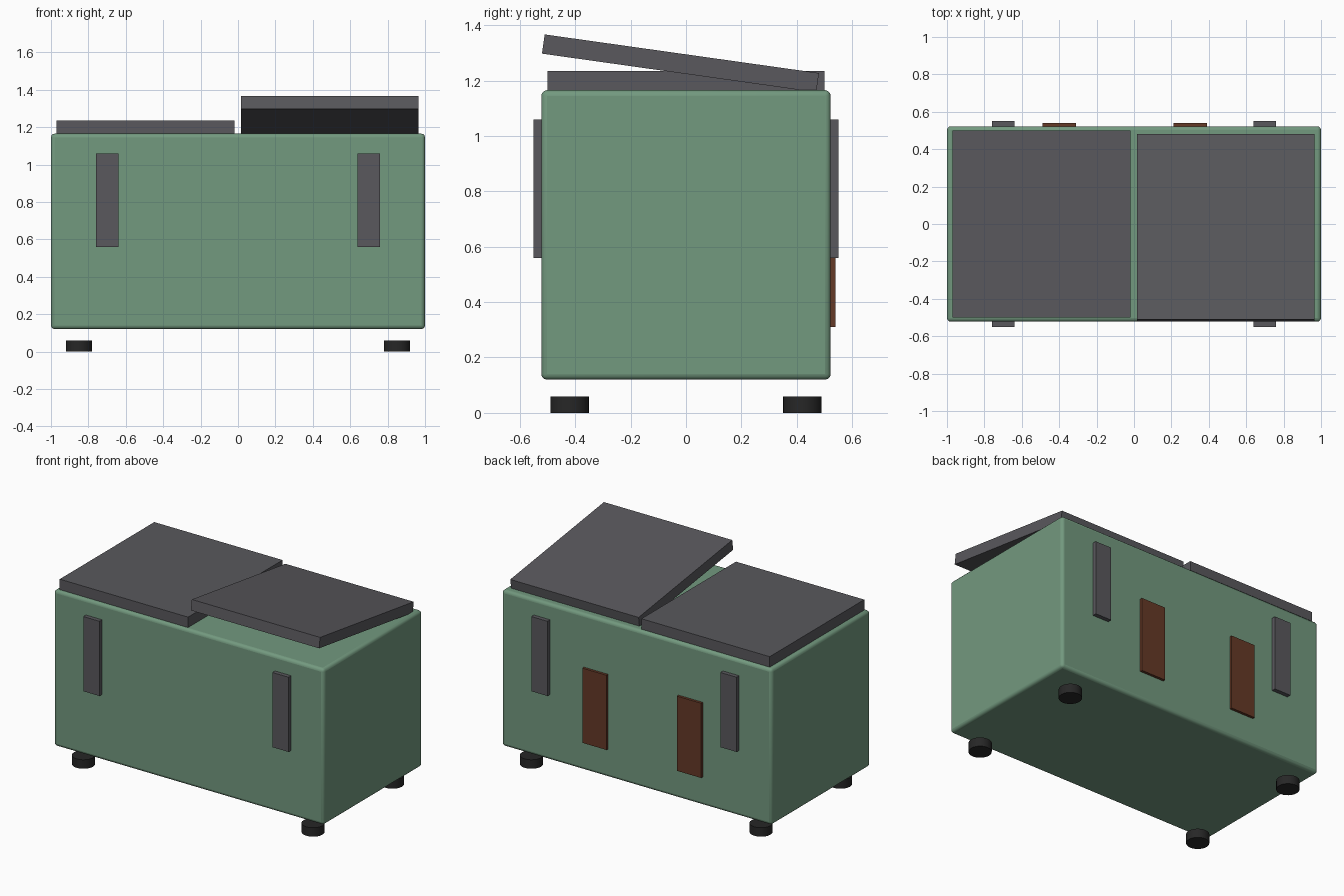
import bpy
import math

cube = bpy.data.objects.get("Cube")
if cube:
    bpy.data.objects.remove(cube, do_unlink=True)


def material(name, rgb):
    mat = bpy.data.materials.new(name)
    mat.use_nodes = True
    mat.diffuse_color = (*rgb, 1)
    mat.node_tree.nodes["Principled BSDF"].inputs["Base Color"].default_value = (*rgb, 1)
    return mat


green = material("sage green", (0.171, 0.319, 0.212))
grey = material("slate grey", (0.10, 0.098, 0.109))
brown = material("rust brown", (0.13, 0.041, 0.02))
black = material("rubber black", (0.02, 0.02, 0.02))


def box(name, size, location, mat, tilt=0):
    bpy.ops.mesh.primitive_cube_add(size=1, location=location)
    ob = bpy.context.object
    ob.name = name
    ob.scale = size
    bpy.ops.object.transform_apply(location=False, rotation=False, scale=True)
    ob.rotation_euler.x = tilt
    ob.data.materials.append(mat)
    return ob


# Rounded chest body
body = box("chest_body", (2, 1.045, 1.045), (0, 0, 0.6425), green)
bevel = body.modifiers.new("soft_edges", "BEVEL")
bevel.width = 0.02
bevel.segments = 3
bpy.ops.object.shade_smooth_by_angle(angle=math.radians(35))

# Closed lid, and lid propped open at the front
lid_size = (0.95, 1.0, 0.07)
box("closed_lid", lid_size, (-0.495, 0, 1.2), grey)
box("raised_lid", lid_size, (0.49, -0.02, 1.262), grey, tilt=-0.14)

# Upright straps and round feet, one at each corner
for side, sx in (("right", -1), ("left", 1)):
    for end, sy in (("front", -1), ("back", 1)):
        box(f"{end}_{side}_strap", (0.12, 0.05, 0.5),
            (sx * 0.7, sy * 0.525, 0.81), grey)
        bpy.ops.mesh.primitive_cylinder_add(
            vertices=24, radius=0.07, depth=0.06,
            location=(sx * 0.85, sy * 0.42, 0.03))
        foot = bpy.context.object
        foot.name = f"{end}_{side}_foot"
        foot.data.materials.append(black)
        bpy.ops.object.shade_smooth_by_angle(angle=math.radians(35))

# Brown panels on the back
for side, x in (("right", -0.4), ("left", 0.3)):
    box(f"back_{side}_panel", (0.18, 0.03, 0.5), (x, 0.525, 0.56), brown)
